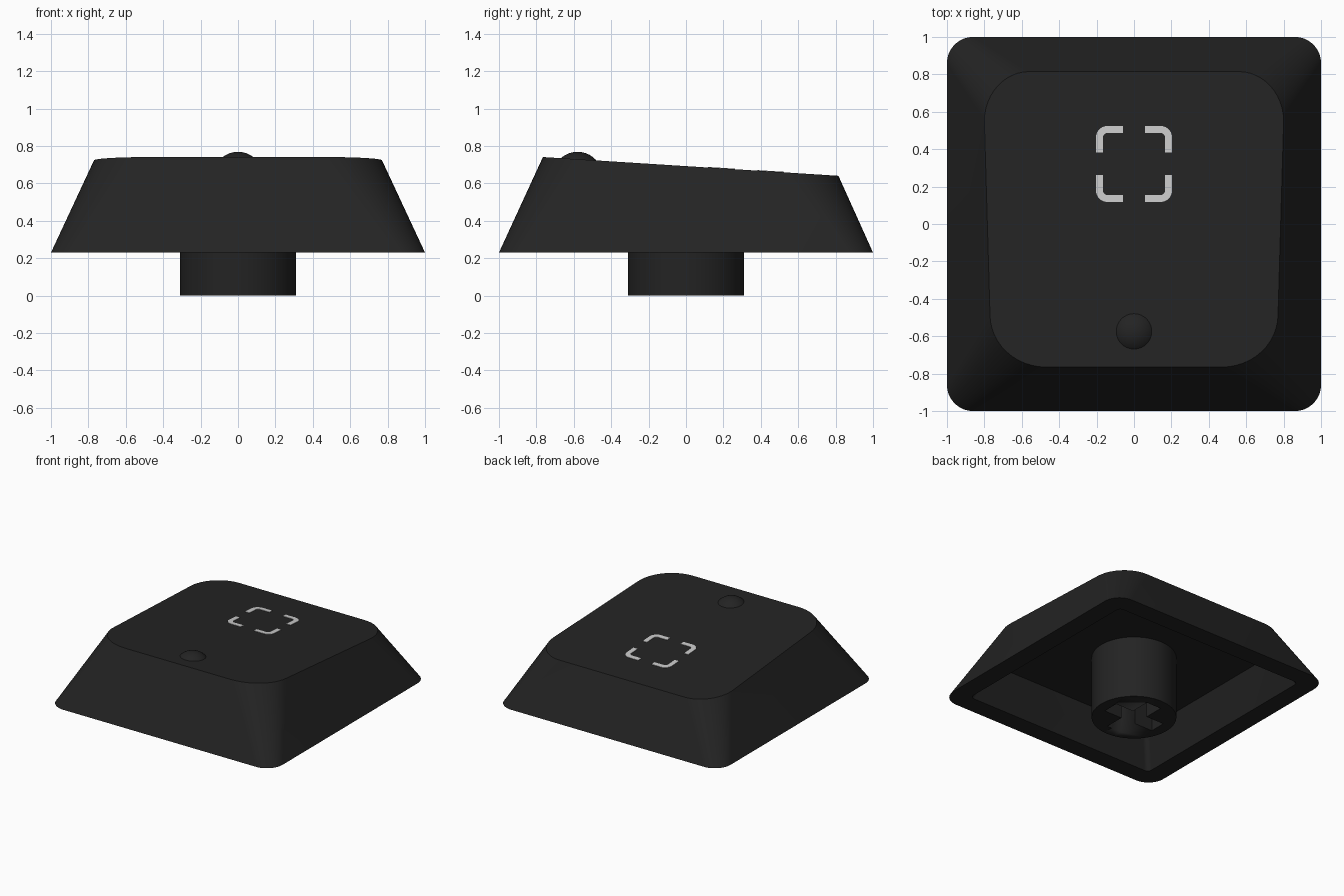
import bpy, bmesh, math
from mathutils import Matrix

if "Cube" in bpy.data.objects:
    bpy.data.objects.remove(bpy.data.objects["Cube"])

def material(name, rgb):
    m = bpy.data.materials.new(name)
    m.diffuse_color = (*rgb, 1)
    m.use_nodes = True
    m.node_tree.nodes["Principled BSDF"].inputs["Base Color"].default_value = m.diffuse_color
    return m

BLACK = material("black plastic", (0.017, 0.017, 0.017))
GREY = material("light grey print", (0.6, 0.6, 0.6))

def finish(bm, name, mat, angle=30):
    bmesh.ops.recalc_face_normals(bm, faces=bm.faces)
    me = bpy.data.meshes.new(name)
    bm.to_mesh(me)
    bm.free()
    ob = bpy.data.objects.new(name, me)
    bpy.context.collection.objects.link(ob)
    me.materials.append(mat)
    bpy.ops.object.select_all(action='DESELECT')
    ob.select_set(True)
    bpy.context.view_layer.objects.active = ob
    bpy.ops.object.shade_smooth_by_angle(angle=math.radians(angle))
    return ob

def top_z(y):
    """Height of the sloped top face."""
    return 0.741 - 0.0635 * (y + 0.765)

def outline(back, front, n=12):
    """Rounded outline; back/front give corner centre x, y and radii rx, ry."""
    pts = []
    for q, (sx, c) in enumerate([(1, back), (-1, back), (-1, front), (1, front)]):
        cx, cy, rx, ry = c
        for i in range(n + 1):
            a = math.pi / 2 * (q + i / n)
            pts.append((sx * cx + rx * math.cos(a), cy + ry * math.sin(a)))
    return pts

def square(half, r):
    c = half - r
    return outline((c, c, r, r), (c, -c, r, r))

# Hollow keycap body: ceiling, inner wall, rim, outer wall, top
bm = bmesh.new()
top = outline((0.56, 0.55, 0.24, 0.265), (0.47, -0.485, 0.30, 0.28))
levels = [[(x, y, 0.50) for x, y in square(0.74, 0.035)],
          [(x, y, 0.23) for x, y in square(0.85, 0.035)],
          [(x, y, 0.23) for x, y in square(1.0, 0.14)],
          [(x, y, top_z(y)) for x, y in top]]
rings = [[bm.verts.new(p) for p in lv] for lv in levels]
for a, b in zip(rings, rings[1:]):
    for i in range(len(a)):
        j = (i + 1) % len(a)
        bm.faces.new((a[i], a[j], b[j], b[i]))
bm.faces.new(rings[0])
bm.faces.new(rings[-1])
finish(bm, "keycap_body", BLACK)

# Switch stem with a cross-shaped socket
bm = bmesh.new()
bmesh.ops.create_cone(bm, cap_ends=True, segments=64, radius1=0.31, radius2=0.31,
                      depth=0.51, matrix=Matrix.Translation((0, 0, 0.255)))
stem = finish(bm, "stem", BLACK)

bm = bmesh.new()
L, W = 0.225, 0.065
cross = [(L, -W), (L, W), (W, W), (W, L), (-W, L), (-W, W),
         (-L, W), (-L, -W), (-W, -W), (-W, -L), (W, -L), (W, -W)]
face = bm.faces.new([bm.verts.new((x, y, -0.1)) for x, y in cross])
ext = bmesh.ops.extrude_face_region(bm, geom=[face])
bmesh.ops.translate(bm, vec=(0, 0, 0.5),
                    verts=[v for v in ext["geom"] if isinstance(v, bmesh.types.BMVert)])
cutter = finish(bm, "socket_cutter", BLACK)
cutter.hide_render = True
cutter.display_type = 'WIRE'
cut = stem.modifiers.new("socket", 'BOOLEAN')
cut.operation = 'DIFFERENCE'
cut.solver = 'EXACT'
cut.object = cutter
bpy.context.view_layer.objects.active = stem
bpy.ops.object.modifier_apply(modifier=cut.name)
bpy.data.objects.remove(cutter, do_unlink=True)

# Homing bump: cap of a sphere
bm = bmesh.new()
bmesh.ops.create_uvsphere(bm, u_segments=48, v_segments=32, radius=0.133)
bmesh.ops.delete(bm, geom=[v for v in bm.verts if v.co.z < 0.07], context='VERTS')
bmesh.ops.translate(bm, verts=bm.verts, vec=(0, -0.58, 0.636))
finish(bm, "homing_bump", BLACK)

# Printed corner brackets, thin plates lying on the sloped top
bm = bmesh.new()
OUT, TH, GAP, R, R2 = 0.203, 0.037, 0.06, 0.06, 0.025
arc = [math.pi / 2 * i / 8 for i in range(9)]
outer = [(OUT, GAP)] + [(OUT - R + R * math.cos(a), OUT - R + R * math.sin(a))
                        for a in arc] + [(GAP, OUT)]
IN = OUT - TH
inner = [(IN, GAP)] + [(IN - R2 + R2 * math.cos(a), IN - R2 + R2 * math.sin(a))
                       for a in arc] + [(GAP, IN)]
for sx in (1, -1):
    for sy in (1, -1):
        def row(pts, lift):
            return [bm.verts.new((sx * x, 0.321 + sy * y, top_z(0.321 + sy * y) + lift))
                    for x, y in pts]
        loops = [row(outer, -0.002), row(outer, 0.003), row(inner, 0.003), row(inner, -0.002)]
        for k in range(4):
            a, b = loops[k], loops[(k + 1) % 4]
            for i in range(len(a) - 1):
                bm.faces.new((a[i], a[i + 1], b[i + 1], b[i]))
        for e in (0, -1):
            bm.faces.new([lp[e] for lp in loops])
finish(bm, "printed_brackets", GREY)
